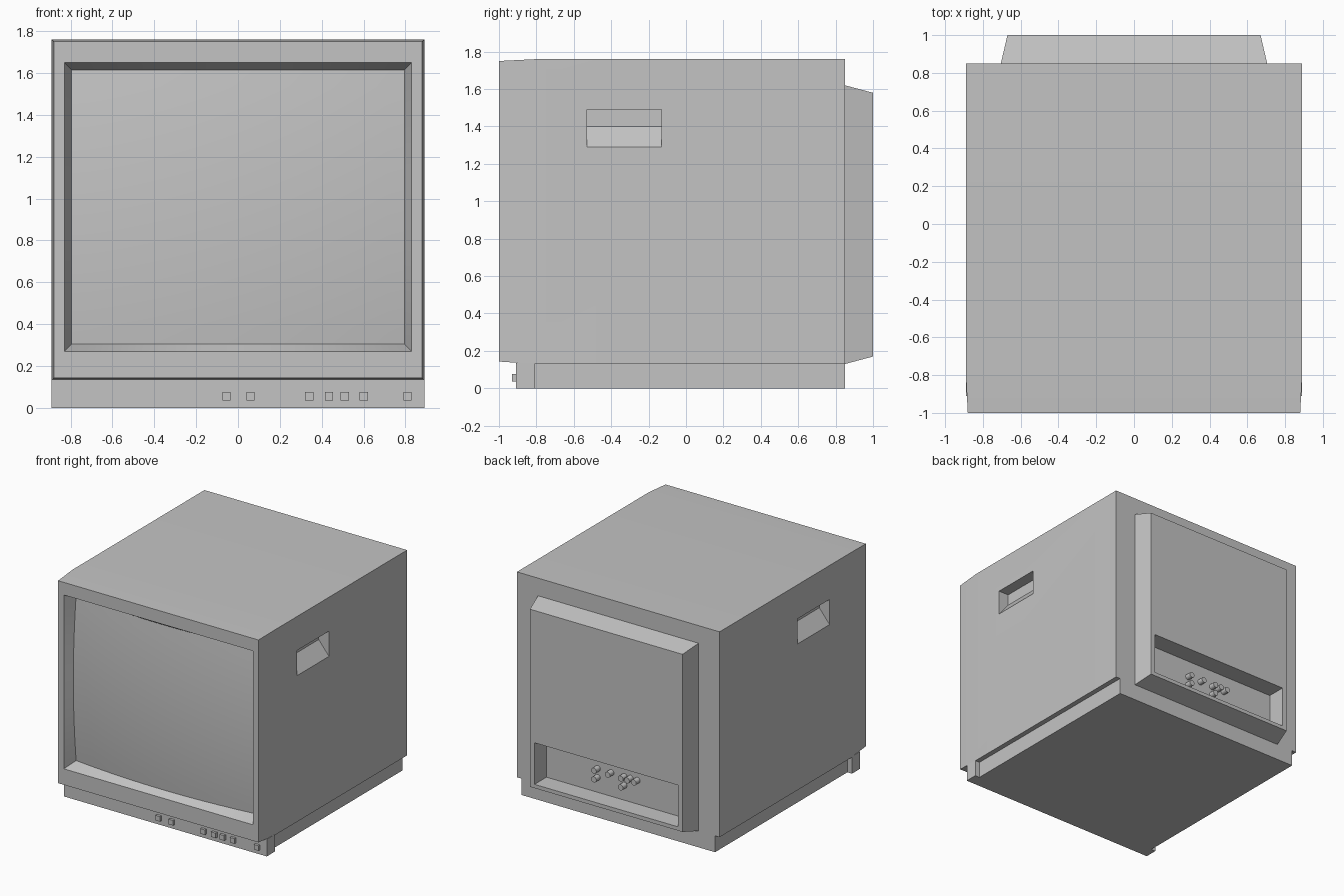
import bpy, bmesh, math
from mathutils import Matrix

cube = bpy.data.objects.get("Cube")
if cube:
    bpy.data.objects.remove(cube, do_unlink=True)

grey = bpy.data.materials.new("casing grey")
grey.use_nodes = True
grey.diffuse_color = (0.55, 0.55, 0.55, 1)
bsdf = next(n for n in grey.node_tree.nodes if n.type == 'BSDF_PRINCIPLED')
bsdf.inputs["Base Color"].default_value = grey.diffuse_color


def finish(name, bm):
    """Turn a bmesh into a grey object."""
    bmesh.ops.recalc_face_normals(bm, faces=bm.faces)
    mesh = bpy.data.meshes.new(name)
    bm.to_mesh(mesh)
    bm.free()
    mesh.materials.append(grey)
    obj = bpy.data.objects.new(name, mesh)
    bpy.context.collection.objects.link(obj)
    return obj


def loft(name, rings):
    """Skin a closed solid through rings of points."""
    bm = bmesh.new()
    loops = [[bm.verts.new(p) for p in ring] for ring in rings]
    n = len(loops[0])
    for a, b in zip(loops, loops[1:]):
        for i in range(n):
            j = (i + 1) % n
            bm.faces.new((a[i], a[j], b[j], b[i]))
    bm.faces.new(loops[0])
    bm.faces.new(loops[-1])
    return finish(name, bm)


def rect(y, half, low, high):
    return [(-half, y, low), (half, y, low), (half, y, high), (-half, y, high)]


def block(name, half, y0, y1, low, high):
    return loft(name, [rect(y0, half, low, high), rect(y1, half, low, high)])


def carve(obj, cutter):
    """Cut a pocket and discard the cutter."""
    cutter.hide_render = True
    mod = obj.modifiers.new("pocket", 'BOOLEAN')
    mod.operation = 'DIFFERENCE'
    mod.solver = 'EXACT'
    mod.object = cutter
    bpy.context.view_layer.update()
    graph = bpy.context.evaluated_depsgraph_get()
    result = bpy.data.meshes.new_from_object(obj.evaluated_get(graph))
    obj.modifiers.clear()
    obj.data = result
    bpy.data.objects.remove(cutter, do_unlink=True)


# Cabinet with a slightly tapered front
cabinet = loft("cabinet", [rect(0.85, 0.89, 0.13, 1.76),
                           rect(-0.8, 0.89, 0.13, 1.76),
                           rect(-1, 0.88, 0.143, 1.75)])

# Bulging screen sunk into a sloped surround
MID, HW, HH = 0.96, 0.795, 0.655
bm = bmesh.new()
bmesh.ops.create_grid(bm, x_segments=20, y_segments=16, size=1)
for v in bm.verts:
    u, w = v.co.x, v.co.y
    bulge = 0.05 * (1 - u * u) + 0.035 * (1 - w * w)
    v.co = (u * HW, -0.895 - bulge, MID + w * HH)
rim = [e for e in bm.edges if e.is_boundary]
for y, grow in ((-1, 0.035), (-1.1, 0)):
    made = bmesh.ops.extrude_edge_only(bm, edges=rim)["geom"]
    for v in (g for g in made if isinstance(g, bmesh.types.BMVert)):
        v.co.x *= (HW + grow) / HW
        v.co.z = MID + (v.co.z - MID) * (HH + grow) / HH
        v.co.y = y
    rim = [e for e in bm.edges if e.is_boundary]
bmesh.ops.contextual_create(bm, geom=rim)
carve(cabinet, finish("screen_cutter", bm))

# Grip pockets on both sides, with a sloped floor
profile = [(0.80, 1.49), (0.95, 1.49), (0.95, 1.217), (0.80, 1.40)]
for side in (-1, 1):
    carve(cabinet, loft("grip_cutter", [[(side * x, y, z) for x, z in profile]
                                        for y in (-0.53, -0.13)]))

# Base and the wider front control strip
block("base", 0.85, -0.9, 0.85, 0, 0.135)
block("control_strip", 0.89, -0.91, -0.81, 0, 0.136)

# Control buttons
for i, x in enumerate((-0.055, 0.06, 0.34, 0.435, 0.51, 0.6, 0.81)):
    button = block("button_%d" % (i + 1), 0.02, -0.93, -0.9, 0.036, 0.076)
    button.location.x = x

# Rear housing with a connector bay
housing = loft("rear_housing", [rect(0.85, 0.705, 0.13, 1.62),
                                rect(1, 0.67, 0.17, 1.58)])
carve(housing, block("bay_cutter", 0.63, 0.8, 1.1, 0.2, 0.53))

# Connectors in the bay: an upper row and two below
upper = [(x, 0.39) for x in (0.18, 0.06, -0.055, -0.11, -0.17)]
for i, (x, z) in enumerate(upper + [(0.18, 0.32), (-0.055, 0.32)]):
    bm = bmesh.new()
    bmesh.ops.create_cone(bm, cap_ends=True, segments=16, radius1=0.023,
                          radius2=0.023, depth=0.06,
                          matrix=Matrix.Rotation(math.pi / 2, 4, 'X'))
    jack = finish("connector_%d" % (i + 1), bm)
    jack.location = (x, 0.87, z)

# Smooth the curved surfaces, keep the edges sharp
bpy.ops.object.select_all(action='DESELECT')
for obj in bpy.context.collection.objects:
    if obj.name == "cabinet" or obj.name.startswith("connector"):
        obj.select_set(True)
        bpy.context.view_layer.objects.active = obj
bpy.ops.object.shade_smooth_by_angle(angle=math.radians(25))
